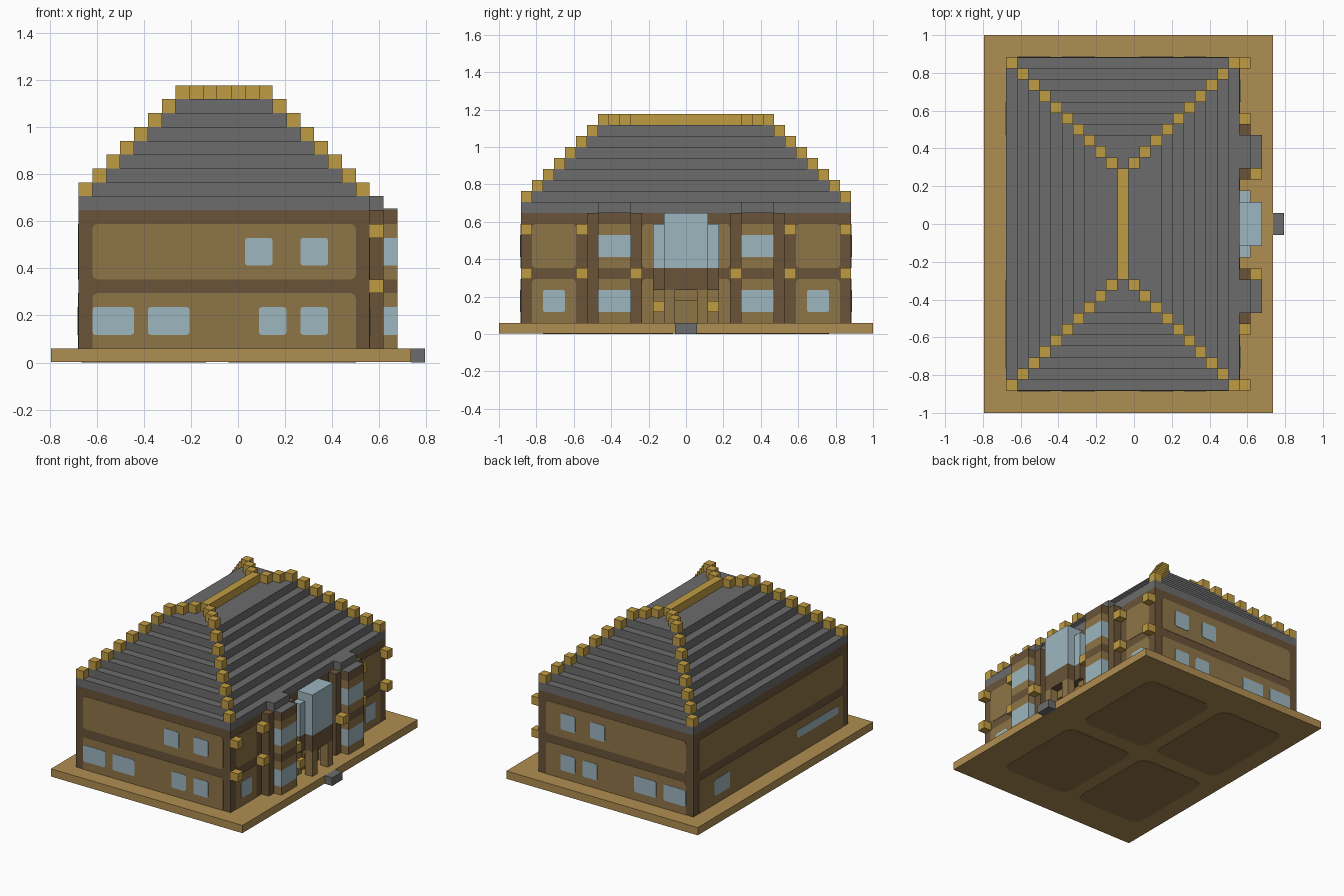
import bpy, bmesh, math
from mathutils import Vector

cube = bpy.data.objects.get("Cube")
if cube:
    bpy.data.objects.remove(cube)

U = 1 / 17  # one building block


def material(name, rgb):
    lin = [((c / 255 + 0.055) / 1.055) ** 2.4 for c in rgb] + [1]
    m = bpy.data.materials.new(name)
    m.use_nodes = True
    m.diffuse_color = lin
    m.node_tree.nodes["Principled BSDF"].inputs["Base Color"].default_value = lin
    return m


SAND = material("sand wood", (176, 142, 82))
WALL = material("tan wall", (143, 117, 72))
BEAM = material("dark beam", (106, 84, 56))
SLATE = material("grey slate", (108, 108, 108))
GOLD = material("gold", (192, 156, 66))
GLASS = material("pale blue glass", (157, 182, 191))


def finish(name, bm, mat):
    bmesh.ops.recalc_face_normals(bm, faces=bm.faces)
    mesh = bpy.data.meshes.new(name)
    bm.to_mesh(mesh)
    bm.free()
    mesh.materials.append(mat)
    ob = bpy.data.objects.new(name, mesh)
    bpy.context.collection.objects.link(ob)
    return ob


def box(name, x, y, z, mat):
    """Box from ranges given in blocks."""
    bm = bmesh.new()
    bmesh.ops.create_cube(bm, size=1)
    for v in bm.verts:
        v.co = Vector([(r[0] + (c + 0.5) * (r[1] - r[0])) * U
                       for r, c in zip((x, y, z), v.co)])
    return finish(name, bm, mat)


def plate(name, place, a, b, mat, out, radius):
    """Thin plate with rounded corners; place(a, b, depth) puts it on a face."""
    bm = bmesh.new()
    ring = []
    for i, (sa, sb) in enumerate(((1, 1), (0, 1), (0, 0), (1, 0))):
        for step in range(3):
            t = math.pi / 2 * (i + step / 2)
            ring.append((a[sa] - (2 * sa - 1) * radius + radius * math.cos(t),
                         b[sb] - (2 * sb - 1) * radius + radius * math.sin(t)))
    rows = [[bm.verts.new(Vector(place(p, q, d)) * U) for p, q in ring]
            for d in (-0.03, out)]
    bm.faces.new(rows[0])
    bm.faces.new(rows[1])
    n = len(ring)
    for i in range(n):
        j = (i + 1) % n
        bm.faces.new((rows[0][i], rows[0][j], rows[1][j], rows[1][i]))
    return finish(name, bm, mat)


FACES = {
    "front": lambda a, b, d: (a, -15 - d, b),
    "back": lambda a, b, d: (a, 15 + d, b),
    "left": lambda a, b, d: (9.5 + d, a, b),
    "right": lambda a, b, d: (-11.5 - d, a, b),
    "bottom": lambda a, b, d: (a, b, 0.05 - d),
}


def wall_panel(side, a, b):
    plate(side + "_wall_panel", FACES[side], a, b, WALL, 0.04, 0.35)


def window(side, a, b):
    plate(side + "_window", FACES[side], a, b, GLASS, 0.08, 0.2)


# Ground slab, doorstep and underside panels
box("ground_slab", (-13.5, 12.5), (-17, 17), (0.05, 1), SAND)
box("doorstep", (12.5, 13.5), (-1, 1), (0, 1), SLATE)
for x in ((-11.3, -2.3), (-0.7, 8.5)):
    for y in ((-13, -1.2), (0.8, 13)):
        plate("underside_panel", FACES["bottom"], x, y, WALL, 0.05, 1)

# Beam-coloured house body with lighter panels between the beams
box("house_body", (-11.5, 9.5), (-15, 15), (1, 11), BEAM)
STOREYS = ((0.5, 5), (6, 10))
LOW, HIGH = (2, 4), (7, 9)
for storey in STOREYS:
    for side in ("front", "back"):
        wall_panel(side, (-10.5, 8.5), storey)
    wall_panel("right", (-14, 14), storey)
    for a in ((-14, -10), (-4, 4), (10, 14)):
        wall_panel("left", a, storey)

# Windows
for side in ("front", "back"):
    for a in ((-10.5, -7.5), (-6.5, -3.5), (1.5, 3.5), (4.5, 6.5)):
        window(side, a, LOW)
    for a in ((0.5, 2.5), (4.5, 6.5)):
        window(side, a, HIGH)
for a in ((-13, -11), (11, 13)):
    window("left", a, LOW)
window("right", (8, 11), LOW)
window("right", (-13, -5), (3, 4))


def pair(lo, hi, s):
    return (lo, hi) if s > 0 else (-hi, -lo)


BAY = ((1, WALL), (2, GLASS), (4, WALL), (5, BEAM),
       (6, WALL), (7, GLASS), (9, WALL), (10, BEAM), (11, None))

for s in (-1, 1):
    # Bay windows between posts, with small slate roofs
    y = pair(5, 8, s)
    for (z, mat), (top, _) in zip(BAY, BAY[1:]):
        box("bay_window", (9.5, 11.5), y, (z, top), mat)
    box("bay_roof", (9.5, 10.5), y, (11, 12), SLATE)
    box("bay_roof_edge", (10.5, 11.5), y, (11, 11.1), SLATE)
    for lo in (4, 8):
        box("bay_post", (9.5, 10.5), pair(lo, lo + 1, s), (1, 11), BEAM)
    # Gold knobs on the beams
    for lo in (9, 14):
        for z in (5, 9):
            box("beam_knob", (9.5, 10.5), pair(lo, lo + 1, s), (z, z + 1), GOLD)
    box("bay_knob", (10.5, 11.5), pair(4, 5, s), (5, 6), GOLD)
    # Porch posts and lamps
    box("porch_post", (10.5, 11.5), pair(1, 2, s), (1, 4), WALL)
    box("porch_side", (9.5, 10), pair(2, 3, s), (1, 4), WALL)
    box("porch_lamp", (9.5, 10.5), pair(2, 3, s), (2, 3), GOLD)

# Entrance and the glazed bay above it
box("door", (9.5, 9.7), (-1, 1), (1, 3), WALL)
box("door_lintel", (9.5, 10.5), (-1, 1), (3, 4), WALL)
for x, half, top in ((10.5, 3, 10), (11.5, 2, 11)):
    box("porch_beam", (9.5, x), (-half, half), (4, 6), BEAM)
    box("porch_glass", (9.5, x), (-half, half), (6, top), GLASS)

# Stepped hip roof
for n in range(8):
    box("roof_layer", (-11.5 + n, 9.5 - n), (n - 15, 15 - n),
        (11 + n, 12 + n), SLATE)

# Gold hip blocks running up to the ridge
for n in range(11):
    z = min(12 + n, 19)
    for s in (-1, 1):
        for x in {-11.5 + n, 8.5 - n}:
            box("hip_block", (x, x + 1), pair(14 - n, 15 - n, s),
                (z, z + 1), GOLD)
box("roof_ridge", (-1.5, -0.5), (-4, 4), (19, 20), GOLD)
